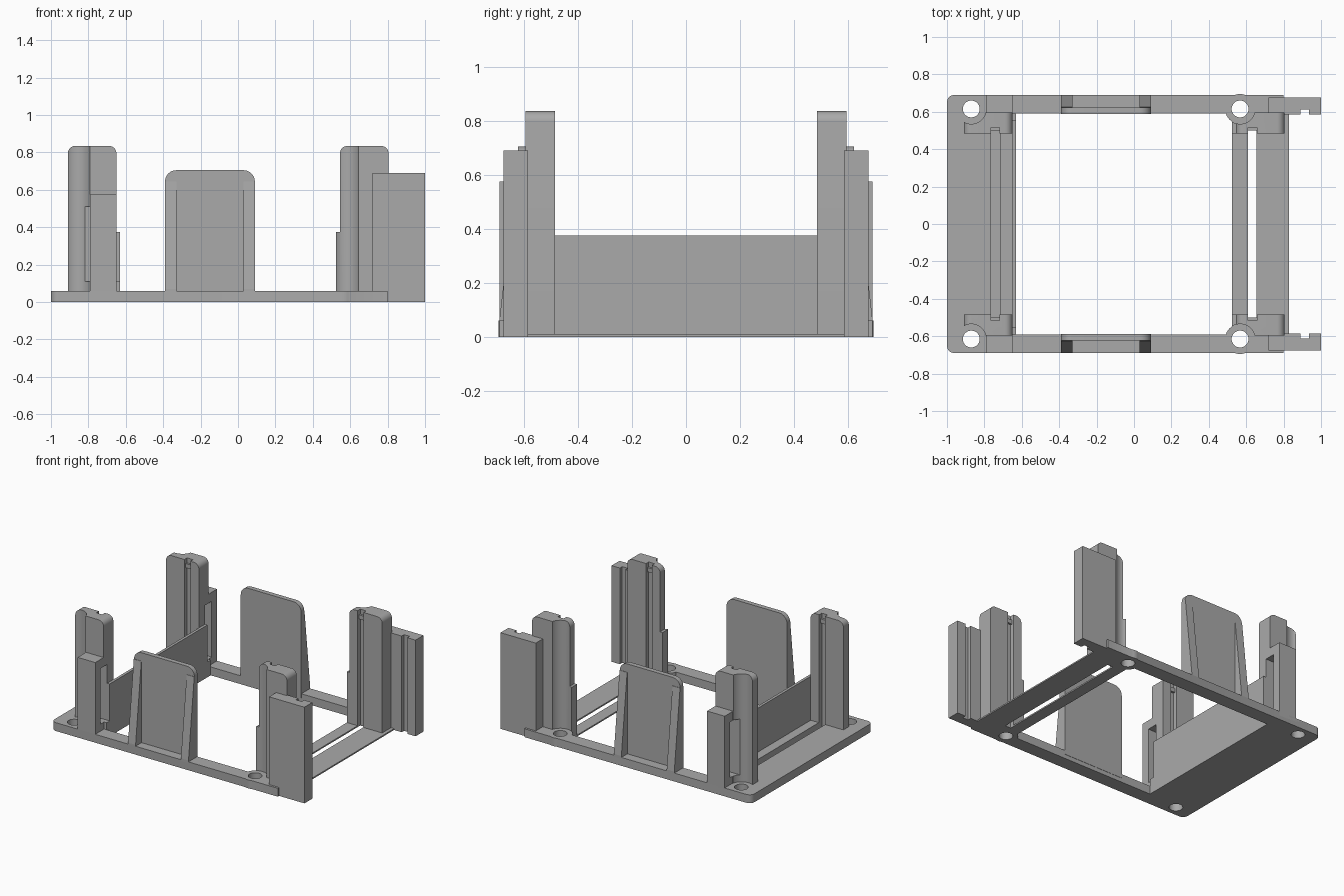
import bpy, bmesh, math
from mathutils import Vector

cube = bpy.data.objects.get("Cube")
if cube:
    bpy.data.objects.remove(cube, do_unlink=True)

grey = bpy.data.materials.new("mid grey")
grey.use_nodes = True
GREY = (0.4, 0.4, 0.4, 1)
grey.diffuse_color = GREY
grey.node_tree.nodes["Principled BSDF"].inputs["Base Color"].default_value = GREY


def prism(name, points, axis, a, b):
    """Extrude a 2D outline along an axis from a to b."""
    def place(p, d):
        c = list(p)
        c.insert("xyz".index(axis), d)
        return Vector(c)
    bm = bmesh.new()
    face = bm.faces.new([bm.verts.new(place(p, a)) for p in points])
    new = bmesh.ops.extrude_face_region(bm, geom=[face])["geom"]
    verts = [v for v in new if isinstance(v, bmesh.types.BMVert)]
    bmesh.ops.translate(bm, verts=verts, vec=place((0, 0), b - a))
    bmesh.ops.recalc_face_normals(bm, faces=bm.faces)
    mesh = bpy.data.meshes.new(name)
    bm.to_mesh(mesh)
    bm.free()
    mesh.materials.append(grey)
    ob = bpy.data.objects.new(name, mesh)
    bpy.context.collection.objects.link(ob)
    return ob


def box(name, x, y, z):
    y = sorted(y)
    return prism(name, [(x[0], y[0]), (x[1], y[0]), (x[1], y[1]), (x[0], y[1])], "z", *z)


def disc(name, x, y, r, z):
    ring = [(x + r * math.cos(i * math.tau / 48), y + r * math.sin(i * math.tau / 48)) for i in range(48)]
    return prism(name, ring, "z", *z)


def rounded_top(x0, x1, z0, z1, r, steps=8):
    """Upright outline with two rounded upper corners."""
    pts = [(x0, z0), (x1, z0)]
    for cx, start in ((x1 - r, 0), (x0 + r, 90)):
        for i in range(steps + 1):
            t = math.radians(start + 90 * i / steps)
            pts.append((cx + r * math.cos(t), z1 - r + r * math.sin(t)))
    return pts


def combine(ob, other, operation):
    mod = ob.modifiers.new("bool", "BOOLEAN")
    mod.operation, mod.solver, mod.object = operation, "EXACT", other
    bpy.context.view_layer.objects.active = ob
    bpy.ops.object.modifier_apply(modifier=mod.name)
    bpy.data.objects.remove(other, do_unlink=True)


def cut(ob, other):
    combine(ob, other, "DIFFERENCE")


def join(ob, other):
    combine(ob, other, "UNION")


def smooth(ob):
    bpy.ops.object.select_all(action="DESELECT")
    ob.select_set(True)
    bpy.context.view_layer.objects.active = ob
    bpy.ops.object.shade_smooth_by_angle(angle=math.radians(30))


H = 0.06
HOLES = [(x, s * 0.615) for x in (-0.87, 0.567) for s in (1, -1)]

# Base frame with rounded left corners
r = 0.04
outline = [(0.8, -0.69), (0.8, 0.69)]
for cy, start in ((0.69 - r, 90), (r - 0.69, 180)):
    for i in range(9):
        t = math.radians(start + 90 * i / 8)
        outline.append((-1 + r + r * math.cos(t), cy + r * math.sin(t)))
base = prism("base_frame", outline, "z", 0, H)
cut(base, box("opening", (-0.65, 0.9), (-0.59, 0.59), (-1, 1)))
for x, y in HOLES[2:]:
    join(base, disc("boss", x, y, 0.08, (0, H)))
for x, y in HOLES:
    cut(base, disc("screw_hole", x, y, 0.045, (-1, 1)))
cut(base, box("groove", (-0.765, -0.715), (-0.515, 0.515), (0.01, 1)))
smooth(base)

# Thin slotted strip joining the right posts
strip = box("thin_strip", (0.525, 0.83), (-0.59, 0.59), (0, 0.01))
cut(strip, box("slot", (0.61, 0.655), (-0.515, 0.515), (-1, 1)))
for x, y in HOLES[2:]:
    cut(strip, disc("screw_hole", x, y, 0.045, (-1, 1)))

# Low cross wall
wall = box("cross_wall", (-0.65, -0.63), (-0.59, 0.59), (0, 0.375))
for s in (1, -1):
    cut(wall, box("window", (-0.7, -0.6), (s * 0.555, s * 0.63), (0.11, 0.51)))

for s, side in ((1, "back"), (-1, "front")):
    # Tall posts, grooved inside and hollowed around the screws
    for name, x0, x1, z0, hx, gx in (("left", -0.91, -0.65, 0.01, -0.87, -0.765),
                                     ("right", 0.545, 0.805, 0, 0.567, 0.61)):
        post = prism(f"{side}_{name}_post", rounded_top(x0, x1, z0, 0.835, 0.04),
                     "y", *sorted((s * 0.485, s * 0.595)))
        if name == "left":
            join(post, box("block", (-0.84, x1), (s * 0.55, s * 0.69), (0.03, 0.575)))
            cut(post, box("window", (-0.86, -0.6), (s * 0.555, s * 0.63), (0.11, 0.51)))
        else:
            join(post, box("step", (0.525, 0.6), (s * 0.485, s * 0.56), (0, 0.375)))
        cut(post, disc("clearance", hx, s * 0.615, 0.08, (H, 1)))
        cut(post, disc("screw_hole", hx, s * 0.615, 0.045, (-1, 1)))
        if name == "left":
            cut(post, box("trim", (-1, -0.79), (s * 0.6, s * 0.8), (H, 1)))
        cut(post, box("groove", (gx, gx + 0.047), (s * 0.4, s * 0.515), (-1, 1)))
        smooth(post)
        box(f"{side}_{name}_groove_stop", (gx, gx + 0.047), (s * 0.5, s * 0.517), (0.77, 0.8))

    # Outer end panel with a narrow notch
    panel = box(f"{side}_end_panel", (0.72, 1), (s * 0.585, s * 0.675), (0, 0.69))
    cut(panel, box("notch", (0.89, 0.935), (s * 0.5, s * 0.612), (-1, 1)))

    # Side tab with tapered ribs
    tab = prism(f"{side}_tab", rounded_top(-0.39, 0.09, 0.03, 0.705, 0.06),
                "y", *sorted((s * 0.588, s * 0.622)))
    smooth(tab)
    for x, name in ((-0.39, "left"), (0.03, "right")):
        prism(f"{side}_{name}_rib", [(s * 0.6, 0.05), (s * 0.69, 0.05), (s * 0.69, 0.07),
                                     (s * 0.625, 0.645), (s * 0.6, 0.645)], "x", x, x + 0.06)
